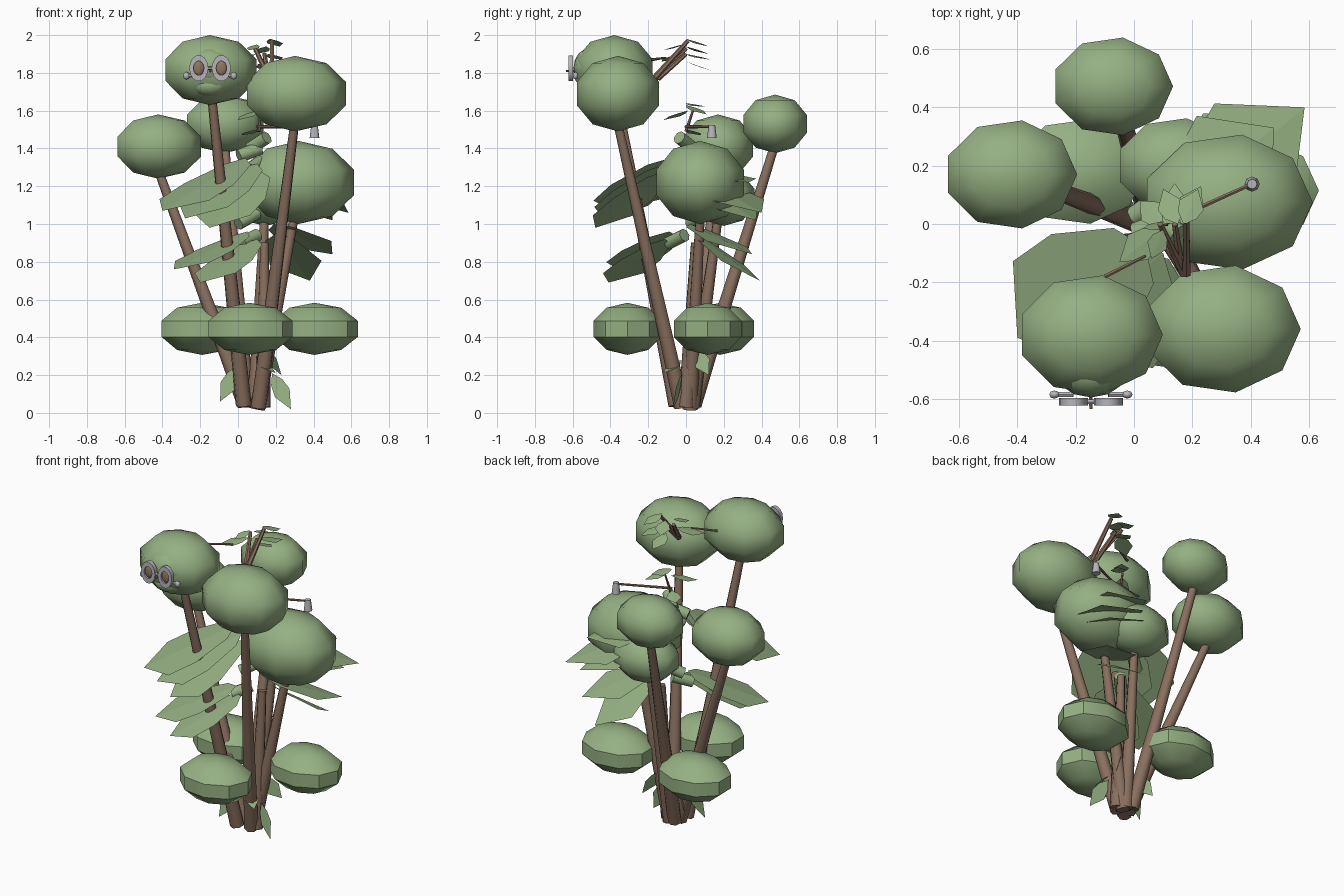
import bpy, bmesh, math
from mathutils import Vector, Matrix


def material(name, rgb):
    m = bpy.data.materials.new(name)
    m.diffuse_color = (*rgb, 1)
    return m


GREEN = material("leaf green", (0.3, 0.435, 0.225))
BROWN = material("bark brown", (0.25, 0.16, 0.112))
TAN = material("lens brown", (0.28, 0.18, 0.115))
GREY = material("pale grey", (0.47, 0.47, 0.5))


def finish(bm, name, mat, smooth=None):
    me = bpy.data.meshes.new(name)
    bm.to_mesh(me)
    bm.free()
    me.materials.append(mat)
    ob = bpy.data.objects.new(name, me)
    bpy.context.collection.objects.link(ob)
    if smooth:
        bpy.ops.object.select_all(action='DESELECT')
        bpy.context.view_layer.objects.active = ob
        ob.select_set(True)
        bpy.ops.object.shade_smooth_by_angle(angle=math.radians(smooth))
    return ob


def blob(name, centre, size, mat=GREEN, seg=9, rings=5, smooth=50):
    bm = bmesh.new()
    bmesh.ops.create_uvsphere(bm, u_segments=seg, v_segments=rings, radius=1)
    # Turn one corner towards +x
    far = max((v.co for v in bm.verts), key=lambda c: c.xy.length)
    turn = Matrix.Rotation(-math.atan2(far.y, far.x), 4, 'Z')
    # Widen so the outermost ring reaches the given radius
    wide = 1 / math.cos(math.pi / 10) if rings == 5 else 1
    bmesh.ops.transform(bm, verts=bm.verts, matrix=Matrix.Translation(centre)
                        @ Matrix.Diagonal((size[0] * wide, size[1] * wide, size[2], 1)) @ turn)
    return finish(bm, name, mat, smooth)


def rod(name, a, b, r0, r1, mat=BROWN, seg=7):
    a, b = Vector(a), Vector(b)
    d = b - a
    bm = bmesh.new()
    rot = d.to_track_quat('Z', 'Y').to_matrix().to_4x4()
    bmesh.ops.create_cone(bm, cap_ends=True, segments=seg, radius1=r0, radius2=r1,
                          depth=d.length, matrix=Matrix.Translation((a + b) / 2) @ rot)
    return finish(bm, name, mat, 55)


def ring(name, centre, inner, outer, depth):
    # Flat oval frame facing the front; inner and outer are (x, z) radii
    bm = bmesh.new()
    n = 14
    loops = []
    for (rx, rz), y in ((inner, -depth), (outer, -depth), (outer, depth), (inner, depth)):
        loops.append([bm.verts.new(Vector(centre) + Vector(
            (rx * math.cos(2 * math.pi * i / n), y, rz * math.sin(2 * math.pi * i / n))))
            for i in range(n)])
    for j in range(4):
        p, q = loops[j], loops[(j + 1) % 4]
        for i in range(n):
            k = (i + 1) % n
            bm.faces.new((p[i], p[k], q[k], q[i]))
    bmesh.ops.recalc_face_normals(bm, faces=bm.faces)
    return finish(bm, name, GREY, 40)


BLUNT = ((0.1, 0.5), (0.45, 0.95), (0.75, 0.95))
KITE = ((0.12, 0.55), (0.6, 1.0))
SLIM = ((0.25, 0.75), (0.55, 1.0))


def leaf(name, base, tip, half, outline=SLIM, roll=0.0, fold=0.06):
    # Thin sheet, two halves meeting along a midrib
    base, tip = Vector(base), Vector(tip)
    d = tip - base
    side = d.cross(Vector((0, 0, 1))).normalized()
    up = side.cross(d).normalized()
    bm = bmesh.new()
    b, t = bm.verts.new(base), bm.verts.new(tip)
    mids = [bm.verts.new(base + d * u) for u, w in outline]
    for s in (-1, 1):
        edge = [bm.verts.new(base + d * u + (side * s + up * (s * roll - fold)) * (half * w))
                for u, w in outline]
        M, E = [b, *mids, t], [b, *edge, t]
        for i in range(len(M) - 1):
            f = list(dict.fromkeys((M[i], M[i + 1], E[i + 1], E[i])))
            bm.faces.new(f if s > 0 else f[::-1])
    return finish(bm, name, GREEN)


# Foliage crowns
for c, s in (((-0.15, -0.38, 1.815), (0.249, 0.207, 0.185)),
             ((0.302, -0.36, 1.69), (0.27, 0.221, 0.2)),
             ((0.32, 0.075, 1.22), (0.293, 0.235, 0.22)),
             ((-0.423, 0.17, 1.41), (0.228, 0.188, 0.17)),
             ((-0.074, 0.472, 1.53), (0.208, 0.17, 0.155)),
             ((0.145, 0.2, 1.14), (0.205, 0.165, 0.15))):
    blob("crown", c, s)

# Low flattened shrubs with a faceted rim
for c in ((-0.19, 0.18, 0.445), (0.405, 0.115, 0.445), (0.06, -0.31, 0.445)):
    blob("low_shrub", c, (0.229, 0.182, 0.138), smooth=36)

# Trunks fanning out from the base
for a, b in (((0.03, -0.05, 0.04), (-0.14, -0.37, 1.68)),
             ((0.11, -0.02, 0.03), (0.3, -0.36, 1.53)),
             ((0.1, 0.02, 0.02), (0.3, 0.075, 1.05)),
             ((0.04, 0.0, 0.04), (-0.42, 0.17, 1.28)),
             ((0.05, 0.04, 0.04), (-0.07, 0.47, 1.42)),
             ((0.09, 0.03, 0.03), (0.14, 0.17, 1.04)),
             ((0.13, 0.0, 0.03), (0.14, 0.05, 0.9))):
    rod("trunk", a, b, 0.043, 0.024)

# Broad drooping leaves, in overlapping layers
for base, tip, half, outline, roll in (
        ((0.04, -0.08, 1.35), (-0.4, -0.39, 1.07), 0.235, BLUNT, 0.02),
        ((0.1, -0.1, 1.32), (-0.28, -0.43, 1.03), 0.2, BLUNT, 0.02),
        ((0.12, -0.12, 1.28), (-0.15, -0.48, 0.98), 0.19, BLUNT, 0.0),
        ((0.05, -0.09, 0.96), (-0.34, -0.36, 0.76), 0.17, BLUNT, 0.02),
        ((0.1, -0.11, 0.92), (-0.2, -0.41, 0.69), 0.16, BLUNT, 0.0),
        ((0.16, 0.04, 1.27), (0.585, 0.4, 1.06), 0.21, KITE, 0.0),
        ((0.18, 0.06, 1.23), (0.5, 0.37, 1.02), 0.19, KITE, 0.0),
        ((0.14, 0.05, 1.3), (0.48, 0.33, 1.22), 0.2, KITE, 0.0),
        ((0.19, 0.02, 1.0), (0.5, 0.35, 0.84), 0.16, KITE, 0.1),
        ((0.2, 0.05, 0.95), (0.38, 0.39, 0.7), 0.15, KITE, 0.1)):
    leaf("broad_leaf", base, tip, half, outline, roll)

# Small leaves at the foot, standing nearly upright
for base, tip, roll, half in (((0.0, -0.03, 0.25), (-0.095, -0.06, 0.06), 3, 0.014),
                              ((0.02, 0.04, 0.27), (-0.06, 0.1, 0.14), 2, 0.02),
                              ((0.18, -0.02, 0.21), (0.28, -0.07, 0.02), -4, 0.011),
                              ((0.15, 0.05, 0.34), (0.23, 0.12, 0.2), -2, 0.02),
                              ((0.1, -0.03, 0.28), (0.2, -0.12, 0.21), 0, 0.04)):
    leaf("foot_leaf", base, tip, half, SLIM, roll)

# Green cane segments in the middle
for c, d in (((0.06, -0.01, 1.38), (0.08, 0.03, 0.03)),
             ((0.11, 0.0, 1.43), (0.06, -0.05, 0.04)),
             ((0.09, -0.02, 1.31), (0.04, 0.06, 0.03)),
             ((0.05, 0.06, 1.03), (0.07, 0.05, 0.04)),
             ((0.06, -0.05, 0.92), (0.06, 0.06, 0.03))):
    c, d = Vector(c), Vector(d)
    rod("cane_segment", c - d * 0.7, c + d * 0.7, 0.036, 0.036, GREEN, 8)

# Twig arm with a hanging lamp
rod("lamp_twig", (0.1, 0.0, 1.515), (0.41, 0.14, 1.515), 0.009, 0.007, BROWN, 6)
rod("lamp", (0.405, 0.137, 1.455), (0.405, 0.137, 1.525), 0.026, 0.017, GREY, 8)
rod("sprout_twig", (0.11, 0.0, 1.49), (0.12, 0.04, 1.61), 0.009, 0.006, BROWN, 6)
for base, tip in (((0.11, 0.0, 1.63), (0.22, 0.11, 1.58)), ((0.1, 0.0, 1.64), (0.18, 0.1, 1.62)),
                  ((0.1, 0.01, 1.6), (0.0, -0.12, 1.55)), ((0.1, 0.0, 1.5), (0.02, 0.08, 1.47))):
    leaf("sprout_leaf", base, tip, 0.045)

# Topmost twigs and their leaves
for a, b in (((0.17, -0.17, 1.76), (0.09, 0.0, 1.93)),
             ((0.18, -0.17, 1.77), (0.18, 0.01, 1.97)),
             ((0.16, -0.15, 1.77), (0.14, 0.0, 1.9))):
    rod("top_twig", a, b, 0.016, 0.011, BROWN, 6)
rod("side_twig", (-0.1, -0.18, 1.87), (0.04, -0.11, 1.88), 0.008, 0.005, BROWN, 6)
for base, tip, half in (((0.09, -0.02, 1.9), (-0.05, -0.13, 1.86), 0.055),
                        ((0.1, -0.02, 1.95), (0.06, -0.12, 1.92), 0.035),
                        ((0.17, 0.0, 1.98), (0.22, 0.12, 1.94), 0.045),
                        ((0.15, 0.0, 1.94), (0.1, 0.12, 1.9), 0.045),
                        ((0.16, 0.0, 1.9), (0.23, 0.13, 1.87), 0.045),
                        ((0.14, 0.0, 1.86), (0.14, 0.14, 1.81), 0.045)):
    leaf("top_leaf", base, tip, half)

# Face: brow and muzzle mounds
blob("face_mound", (-0.147, -0.51, 1.83), (0.12, 0.085, 0.1), GREEN, 12, 8)
blob("chin", (-0.148, -0.5, 1.735), (0.095, 0.07, 0.06), GREEN, 12, 8)

# Spectacles with brown lenses
for s in (-1, 1):
    x = -0.148 + s * 0.06
    ring("spectacle_frame", (x, -0.61, 1.825), (0.028, 0.038), (0.05, 0.07), 0.013)
    blob("lens", (x, -0.608, 1.825), (0.031, 0.012, 0.041), TAN, 10, 6)
    rod("temple_bar", (x, -0.585, 1.79), (-0.148 + s * 0.13, -0.585, 1.785), 0.01, 0.01, GREY, 6)
    blob("bar_end", (-0.148 + s * 0.125, -0.585, 1.785), (0.018, 0.014, 0.02), GREY, 8, 5)
rod("bridge", (-0.165, -0.61, 1.825), (-0.131, -0.61, 1.825), 0.009, 0.009, GREY, 6)
rod("nose_peg", (-0.148, -0.57, 1.81), (-0.148, -0.635, 1.81), 0.008, 0.006, BROWN, 6)
